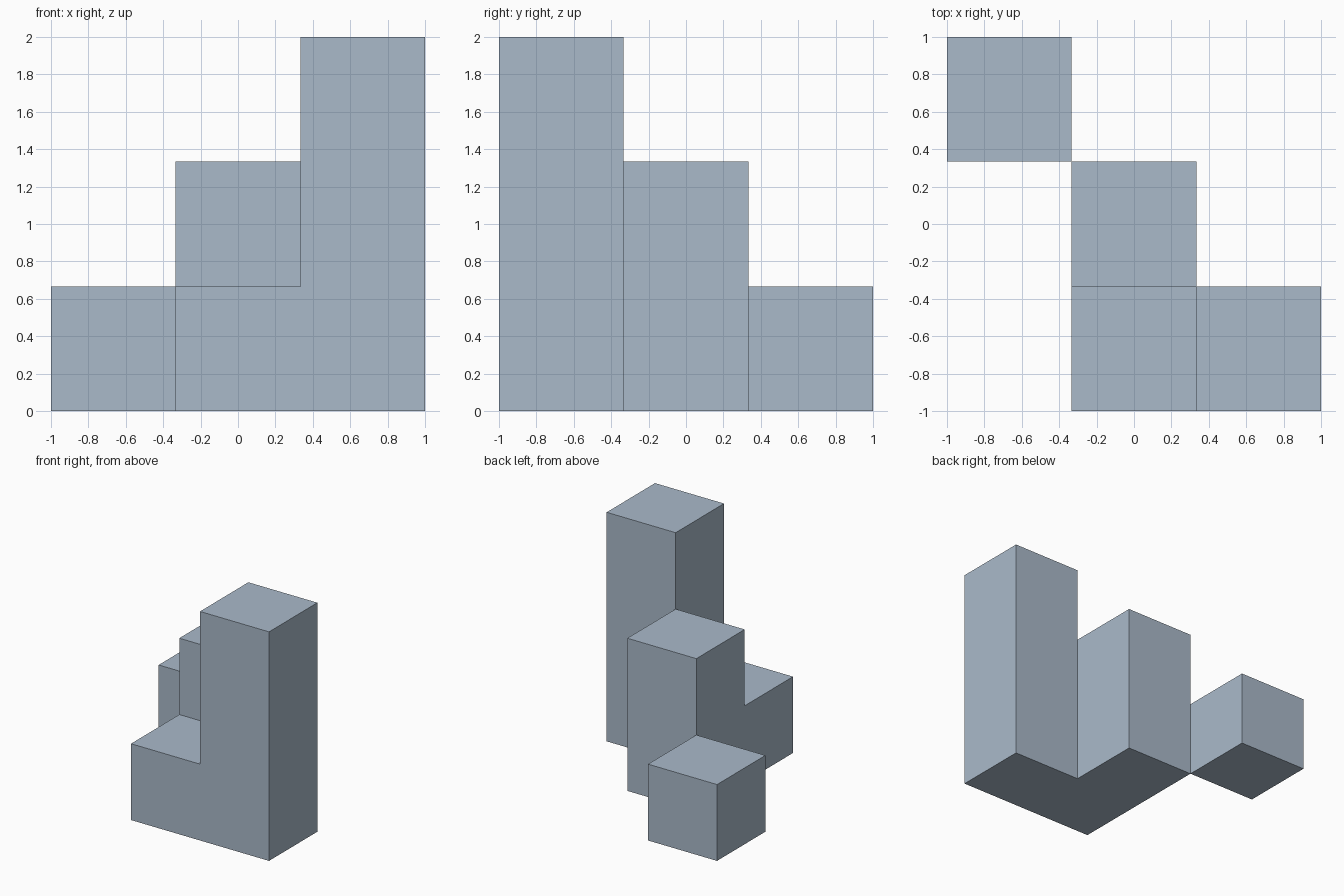
import bpy, bmesh
from mathutils import Vector

if "Cube" in bpy.data.objects:
    bpy.data.objects.remove(bpy.data.objects["Cube"])

S = 2 / 3  # edge length of one cube

mat = bpy.data.materials.new("blue_grey")
mat.diffuse_color = (0.402, 0.491, 0.591, 1)
mat.use_nodes = True
mat.node_tree.nodes["Principled BSDF"].inputs["Base Color"].default_value = mat.diffuse_color


def cube_stack(name, columns):
    """Join columns {(x, y): height in cubes} into one shell without inner faces."""
    cells = {(x, y, z) for (x, y), h in columns.items() for z in range(h)}
    bm = bmesh.new()
    for cell in cells:
        centre = Vector(cell) * S + Vector((0, 0, S / 2))
        for axis in range(3):
            for sign in (-1, 1):
                n = Vector((0, 0, 0))
                n[axis] = sign
                if tuple(int(c + d) for c, d in zip(cell, n)) in cells:
                    continue
                u = Vector((0, 0, 0))
                u[(axis + 1) % 3] = 1
                v = n.cross(u)
                corners = [u + v, v - u, -u - v, u - v]
                bm.faces.new([bm.verts.new(centre + (n + c) * S / 2) for c in corners])
    bmesh.ops.remove_doubles(bm, verts=bm.verts, dist=1e-4)
    bmesh.ops.dissolve_limit(bm, angle_limit=0.01, verts=bm.verts, edges=bm.edges)
    mesh = bpy.data.meshes.new(name)
    bm.to_mesh(mesh)
    bm.free()
    mesh.materials.append(mat)
    bpy.context.collection.objects.link(bpy.data.objects.new(name, mesh))


# Tall front column, low corner block and middle column
cube_stack("stepped_columns", {(1, -1): 3, (0, -1): 1, (0, 0): 2})
# Single cube that touches the middle column along one edge
cube_stack("back_cube", {(-1, 1): 1})
